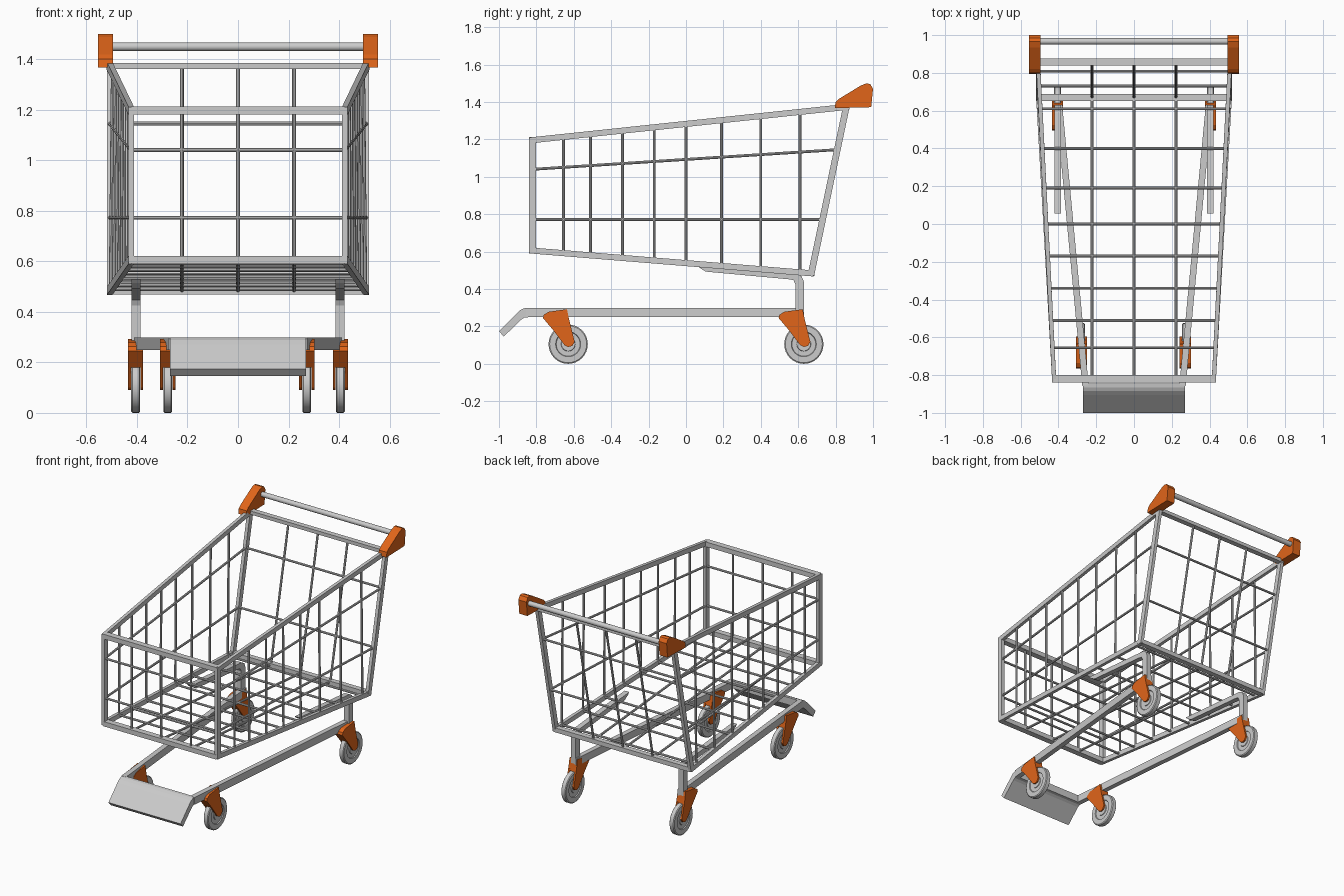
import bpy, bmesh, math
from mathutils import Vector, Matrix

if "Cube" in bpy.data.objects:
    bpy.data.objects.remove(bpy.data.objects["Cube"])

orange = bpy.data.materials.new("orange_plastic")
orange.diffuse_color = (0.75, 0.13, 0.01, 1)
orange.use_nodes = True
orange.node_tree.nodes["Principled BSDF"].inputs["Base Color"].default_value = orange.diffuse_color


def finish(name, bm, mat=None, smooth=False):
    bmesh.ops.recalc_face_normals(bm, faces=bm.faces)
    me = bpy.data.meshes.new(name)
    bm.to_mesh(me)
    bm.free()
    ob = bpy.data.objects.new(name, me)
    bpy.context.collection.objects.link(ob)
    if mat:
        me.materials.append(mat)
    if smooth:
        bpy.ops.object.select_all(action='DESELECT')
        ob.select_set(True)
        bpy.context.view_layer.objects.active = ob
        bpy.ops.object.shade_smooth_by_angle(angle=math.radians(35))
    return ob


def bar(bm, a, b, w, h, side):
    """Rectangular bar from a to b, w wide along side."""
    a, b = Vector(a), Vector(b)
    d = (b - a).normalized()
    s = Vector(side)
    s = (s - d * s.dot(d)).normalized()
    u = d.cross(s)
    m = Matrix((s * w, u * h, b - a)).transposed().to_4x4()
    m.translation = (a + b) / 2
    bmesh.ops.create_cube(bm, size=1, matrix=m)


def rod(bm, a, b, r, n=8):
    a, b = Vector(a), Vector(b)
    m = Matrix.Translation((a + b) / 2) @ (b - a).to_track_quat('Z', 'Y').to_matrix().to_4x4()
    bmesh.ops.create_cone(bm, cap_ends=True, segments=n, radius1=r, radius2=r,
                          depth=(b - a).length, matrix=m)


def prism(bm, pts, x0, x1, dy=0):
    """Side profile (y, z) extruded across x."""
    f = bm.faces.new([bm.verts.new((x0, y + dy, z)) for y, z in pts])
    g = bmesh.ops.extrude_face_region(bm, geom=[f])
    bmesh.ops.translate(bm, vec=(x1 - x0, 0, 0),
                        verts=[v for v in g["geom"] if isinstance(v, bmesh.types.BMVert)])


# Basket corners (right side)
FT, FB = Vector((0.423, -0.82, 1.196)), Vector((0.423, -0.82, 0.605))
RT, RB = Vector((0.508, 0.857, 1.373)), Vector((0.507, 0.67, 0.484))


def at(a, b, axis, val):
    return a.lerp(b, (val - a[axis]) / (b[axis] - a[axis]))


def flip(p, s):
    return Vector((p.x * s, p.y, p.z))


# Basket frame
bm = bmesh.new()
X, Y = (1, 0, 0), (0, 1, 0)
for s in (-1, 1):
    for a, b, h in ((FT, RT, 0.032), (FB, RB, 0.032), (FB, FT, 0.038), (RB, RT, 0.035)):
        e = (b - a).normalized() * 0.012
        bar(bm, flip(a - e, s), flip(b + e, s), 0.022, h, X)
for p, w, h in ((FT, 0.04, 0.032), (FB, 0.04, 0.032), (RT, 0.036, 0.024), (RB, 0.036, 0.03)):
    bar(bm, flip(p, -1), p, w, h, Y)
finish("basket_frame", bm)

# Basket wires: sides, floor, front and rear
bm = bmesh.new()
R = 0.0075
for y in (-0.655, -0.51, -0.34, -0.17, 0, 0.19, 0.40, 0.61):
    lo, hi = at(FB, RB, 1, y), at(FT, RT, 1, y)
    rod(bm, flip(lo, -1), lo, R)
    for s in (-1, 1):
        rod(bm, flip(lo, s), flip(hi, s), R)
for zf, zr in ((0.772, 0.772), (1.04, 1.145)):
    f, r = at(FB, FT, 2, zf), at(RB, RT, 2, zr)
    rod(bm, flip(f, -1), f, R)
    rod(bm, flip(r, -1), r, R)
    for s in (-1, 1):
        rod(bm, flip(f, s), flip(r, s), R)
for x in (-0.222, 0, 0.222):
    q = [Vector((x, p.y, p.z)) for p in (FT, FB, RB, RT)]
    for a, b in zip(q, q[1:]):
        rod(bm, a, b, R)
finish("basket_wires", bm, smooth=True)

# Handle bar and its end brackets
bm = bmesh.new()
rod(bm, (-0.51, 0.967, 1.449), (0.51, 0.967, 1.449), 0.017, 20)
finish("handle_bar", bm, smooth=True)
bracket = [(0.795, 1.367), (0.80, 1.40), (0.82, 1.418), (0.935, 1.488), (0.965, 1.5),
           (0.985, 1.495), (1.0, 1.47), (0.99, 1.372)]
for s, side in ((-1, "left"), (1, "right")):
    bm = bmesh.new()
    prism(bm, bracket, s * 0.495, s * 0.555)
    finish("handle_bracket_" + side, bm, orange)

# Undercarriage: bent supports, converging rails, front plate
support = [(0.055, 0.53), (0.07, 0.515), (0.105, 0.493), (0.55, 0.452), (0.575, 0.447),
           (0.585, 0.425), (0.585, 0.25), (0.63, 0.25), (0.63, 0.44), (0.618, 0.468),
           (0.59, 0.483), (0.11, 0.525)]
for s, side in ((-1, "left"), (1, "right")):
    bm = bmesh.new()
    prism(bm, support, s * 0.386, s * 0.421)
    finish("basket_support_" + side, bm)
    bm = bmesh.new()
    bar(bm, (s * 0.397, 0.63, 0.274), (s * 0.257, -0.855, 0.274), 0.034, 0.05, X)
    finish("lower_rail_" + side, bm)
plate = [(-0.845, 0.299), (-0.865, 0.297), (-0.885, 0.288), (-0.905, 0.27), (-1.0, 0.174),
         (-0.974, 0.146), (-0.88, 0.237), (-0.865, 0.247), (-0.845, 0.249)]
bm = bmesh.new()
prism(bm, plate, -0.27, 0.27)
finish("front_plate", bm)

# Casters: forked orange housing and stepped wheel
cheek = [(-0.135, 0.245), (-0.13, 0.262), (-0.105, 0.278), (-0.006, 0.292), (0.004, 0.24),
         (0.035, 0.118), (0.022, 0.096), (0.0, 0.09), (-0.02, 0.1), (-0.08, 0.18)]
cap = cheek[:5] + [(0.01, 0.212), (-0.05, 0.2), (-0.08, 0.18)]
ring = [(0, 0.016), (0.036, 0.016), (0.038, 0.012), (0.064, 0.012), (0.067, 0.0175),
        (0.099, 0.0175), (0.105, 0.013)]
ring += [(r, -x) for r, x in reversed(ring)]
for x, y, name in ((-0.405, 0.63, "rear_left"), (0.405, 0.63, "rear_right"),
                   (-0.278, -0.63, "front_left"), (0.272, -0.63, "front_right")):
    bm = bmesh.new()
    prism(bm, cheek, x - 0.03, x - 0.019, y)
    prism(bm, cheek, x + 0.019, x + 0.03, y)
    prism(bm, cap, x - 0.019, x + 0.019, y)
    finish("caster_fork_" + name, bm, orange)
    bm = bmesh.new()
    vs = [bm.verts.new((x + h, y, 0.105 + r)) for r, h in ring]
    es = [bm.edges.new(p) for p in zip(vs, vs[1:])]
    bmesh.ops.spin(bm, geom=vs + es, cent=(x, y, 0.105), axis=(1, 0, 0),
                   angle=math.tau, steps=32, use_merge=True)
    bmesh.ops.remove_doubles(bm, verts=bm.verts, dist=1e-4)
    finish("wheel_" + name, bm, smooth=True)
